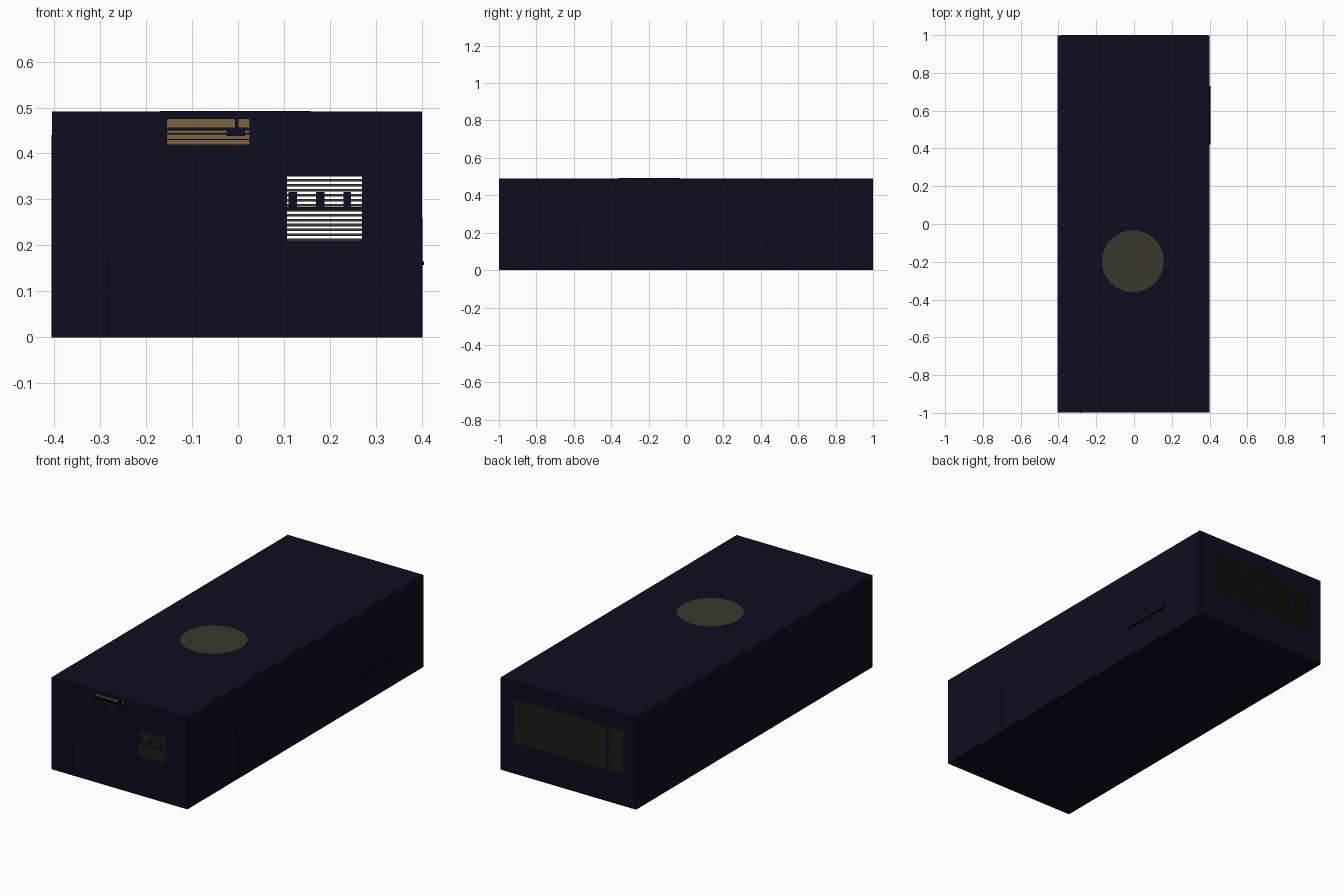
import bpy, math

if "Cube" in bpy.data.objects:
    bpy.data.objects.remove(bpy.data.objects["Cube"])


def mat(name, rgb):
    m = bpy.data.materials.new(name)
    m.diffuse_color = (*rgb, 1)
    m.use_nodes = True
    m.node_tree.nodes["Principled BSDF"].inputs["Base Color"].default_value = m.diffuse_color
    return m


NAVY = mat("dark navy", (0.004, 0.004, 0.014))
OLIVE = mat("dark olive", (0.042, 0.039, 0.025))
TAN = mat("warm tan", (0.20, 0.125, 0.05))
BLACK = mat("near black", (0.002, 0.002, 0.005))


def box(name, x, y, z, m):
    """Box from (min, max) pairs."""
    bpy.ops.mesh.primitive_cube_add(size=1, location=[sum(p) / 2 for p in (x, y, z)])
    o = bpy.context.object
    o.name = name
    o.scale = [p[1] - p[0] for p in (x, y, z)]
    bpy.ops.object.transform_apply(location=True, rotation=True, scale=True)
    o.data.materials.append(m)
    return o


def cut(target, x, y, z):
    c = box("cutter", x, y, z, NAVY)
    c.hide_render = True
    b = target.modifiers.new("cut", "BOOLEAN")
    b.operation, b.solver, b.object = "DIFFERENCE", "EXACT", c
    bpy.context.view_layer.objects.active = target
    bpy.ops.object.modifier_apply(modifier=b.name)
    bpy.data.objects.remove(c)


X, Y, Z, T = (-0.405, 0.4), (-0.999, 0.999), (0, 0.491), 0.012

# hollow housing with two front openings and one wide rear opening
housing = box("housing", X, Y, Z, NAVY)
cut(housing, (X[0] + T, X[1] - T), (Y[0] + T, Y[1] - T), (T, Z[1] - T))
cut(housing, (0.107, 0.27), (-1.1, -0.9), (0.21, 0.35))
cut(housing, (-0.155, 0.025), (-1.1, -0.9), (0.42, 0.475))
cut(housing, (-0.33, 0.325), (0.9, 1.1), (0.165, 0.40))

# inner lining takes the warm colour
housing.data.materials.clear()
housing.data.materials.append(NAVY)
housing.data.materials.append(TAN)
for p in housing.data.polygons:
    c = p.center
    inside = (X[0] + .005 < c.x < X[1] - .005 and abs(c.y) < Y[1] - T + .001
              and .005 < c.z < Z[1] - .005)
    p.material_index = 1 if inside else 0

# horizontal slats, aligned front and rear so that light passes through
PITCH = 0.0108
for i in range(22):
    z = 0.166 + i * PITCH
    zs = (z, z + 0.0055)
    box("rear_slat", (-0.331, 0.326), (0.988, 0.998), zs, OLIVE)
    if 0.205 < z < 0.347:
        box("front_slat", (0.106, 0.271), (-0.998, -0.988), zs, OLIVE)

# rear divider and small dark parts behind the slats
box("rear_divider", (-0.237, -0.225), (0.985, 0.999), (0.164, 0.401), NAVY)
for x0, x1 in ((0.11, 0.128), (0.17, 0.188), (0.23, 0.246)):
    box("vent_block", (x0, x1), (-0.999, -0.985), (0.284, 0.316), NAVY)
box("vent_rail", (0.106, 0.271), (-0.999, -0.985), (0.276, 0.284), NAVY)

# bars and lever in the upper front opening
for z0, z1 in ((0.45, 0.456), (0.441, 0.445), (0.429, 0.432)):
    box("slot_bar", (-0.156, 0.026), (-0.998, -0.988), (z0, z1), NAVY)
box("slot_lever", (-0.025, 0.015), (-0.999, -0.985), (0.438, 0.455), NAVY)
box("slot_lever_stem", (-0.007, 0.001), (-0.999, -0.985), (0.45, 0.476), NAVY)

# round plate on top
bpy.ops.mesh.primitive_cylinder_add(vertices=32, radius=0.164, depth=0.003,
                                    location=(-0.006, -0.197, Z[1]))
bpy.context.object.name = "top_round_plate"
bpy.context.object.data.materials.append(OLIVE)

# side grip and panel seams
box("side_grip", (0.398, 0.405), (0.42, 0.73), (0.157, 0.165), BLACK)
box("right_seam", (0.399, 0.401), (-0.582, -0.578), (0, 0.26), BLACK)
for y in (0.75, -0.53):
    box("left_seam", (-0.4055, -0.404), (y - .002, y + .002), (0, 0.44), BLACK)
box("front_seam", (-0.282, -0.278), (-1, -0.998), (0, 0.17), BLACK)
box("rear_base_strip", (-0.39, 0.39), (0.998, 1), (0.0, 0.004), BLACK)
